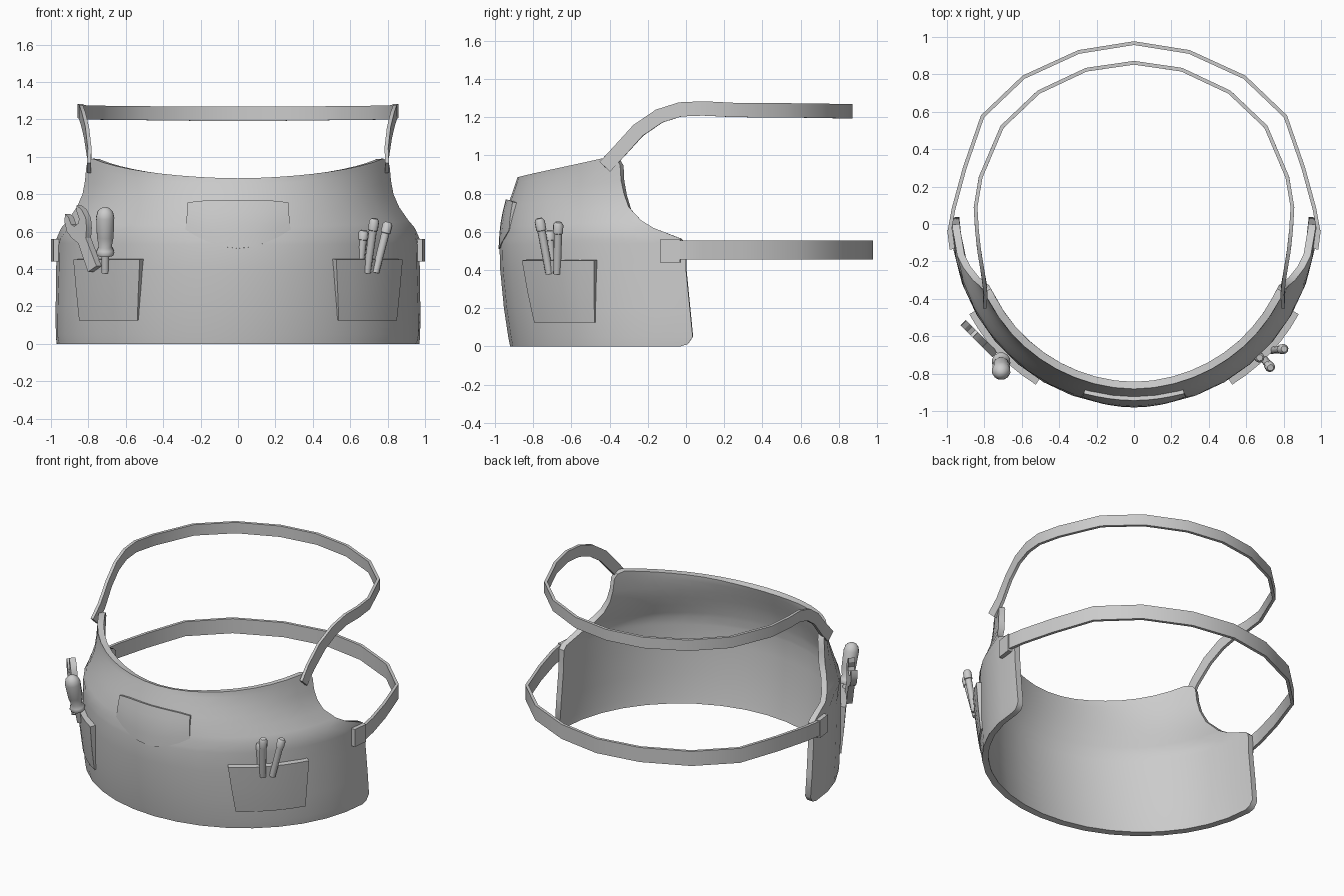
import bpy, bmesh
from math import sin, cos, acos, pi, radians
from mathutils import Vector

if "Cube" in bpy.data.objects:
    bpy.data.objects.remove(bpy.data.objects["Cube"])

# height, half width, front depth of the apron's outer surface
PROFILE = [(0, .97, .92), (.05, .975, .93), (.25, .975, .96), (.5, .97, .98), (.6, .97, .967),
           (.66, .94, .955), (.73, .91, .935), (.8, .89, .91), (.89, .885, .88), (1.0, .88, .87)]


def radii(z):
    for (z0, a0, b0), (z1, a1, b1) in zip(PROFILE, PROFILE[1:]):
        if z <= z1:
            t = (z - z0) / (z1 - z0)
            return a0 + (a1 - a0) * t, b0 + (b1 - b0) * t
    return PROFILE[-1][1:]


def surf(a, z, off=0.0):
    rx, ry = radii(z)
    return Vector(((rx + off) * sin(a), -(ry + off) * cos(a), z))


def finish(name, bm, angle=40, solid=0):
    me = bpy.data.meshes.new(name)
    bm.to_mesh(me)
    bm.free()
    ob = bpy.data.objects.new(name, me)
    bpy.context.collection.objects.link(ob)
    bpy.ops.object.select_all(action='DESELECT')
    ob.select_set(True)
    bpy.context.view_layer.objects.active = ob
    if solid:
        m = ob.modifiers.new("thickness", 'SOLIDIFY')
        m.thickness, m.offset = solid, -1
        bpy.ops.object.modifier_apply(modifier=m.name)
    bpy.ops.object.shade_smooth_by_angle(angle=radians(angle))
    return ob


def sheet(name, rows, solid):
    bm = bmesh.new()
    vs = [[bm.verts.new(p) for p in r] for r in rows]
    for lo, hi in zip(vs, vs[1:]):
        for i in range(len(lo) - 1):
            bm.faces.new((lo[i], lo[i + 1], hi[i + 1], hi[i]))
    return finish(name, bm, 40, solid)


def ribbon(name, pts, width, thick):
    pts = [Vector(p) for p in pts]
    bm = bmesh.new()
    rings = []
    for i, p in enumerate(pts):
        t = (pts[min(i + 1, len(pts) - 1)] - pts[max(i - 1, 0)]).normalized()
        n = t.cross(Vector((0, 0, 1))).normalized()
        w = n.cross(t)
        rings.append([bm.verts.new(p + n * thick / 2 * sx + w * width / 2 * sy)
                      for sx, sy in ((1, -1), (1, 1), (-1, 1), (-1, -1))])
    for r0, r1 in zip(rings, rings[1:]):
        for k in range(4):
            bm.faces.new((r0[k], r0[(k + 1) % 4], r1[(k + 1) % 4], r1[k]))
    bm.faces.new(rings[0])
    bm.faces.new(rings[-1])
    bmesh.ops.recalc_face_normals(bm, faces=bm.faces)
    return finish(name, bm, 30)


def lathe(name, base, top, prof, seg=10):
    # prof: (fraction along axis, radius)
    base, top = Vector(base), Vector(top)
    ax = top - base
    u = ax.orthogonal().normalized()
    v = ax.normalized().cross(u)
    bm = bmesh.new()
    rings = [[bm.verts.new(base + ax * f + (u * cos(2 * pi * k / seg) + v * sin(2 * pi * k / seg)) * r)
              for k in range(seg)] for f, r in prof]
    for r0, r1 in zip(rings, rings[1:]):
        for k in range(seg):
            bm.faces.new((r0[k], r0[(k + 1) % seg], r1[(k + 1) % seg], r1[k]))
    bm.faces.new(rings[0])
    bm.faces.new(rings[-1])
    bmesh.ops.recalc_face_normals(bm, faces=bm.faces)
    return finish(name, bm, 45)


# apron body: each row has its edge height and the edge's y position
edge = [(0, -.03), (.012, .01), (.05, .035), (.2, .02), (.4, .0), (.54, -.003), (.565, -.03),
        (.62, -.17), (.66, -.235), (.73, -.3), (.80, -.325), (.87, -.34), (.95, -.345), (.98, -.365), (.99, -.41)]
N = 18
rows = []
for z, y in edge:
    amax = acos(-y / radii(z)[1])
    zc = z if z <= .5 else .5 + (z - .5) * .385 / .49
    rows.append([surf(amax * s, zc + (z - zc) * abs(s) ** 1.8)
                 for s in (2 * i / N - 1 for i in range(N + 1))])
sheet("apron_body", rows, .04)

# chest pocket with a rounded bottom
rows = []
for v in (0, .25, .5, .75, 1):
    row = []
    for i in range(9):
        s = i / 4 - 1
        zb = .51 + .10 * abs(s) ** 1.8
        z = zb + (.768 - .012 * abs(s) ** 4 - zb) * v
        row.append(surf(s * .295, z, .002 + .02 * v))
    rows.append(row)
sheet("chest_pocket", rows, .03)

# side pockets, open out slightly at the top
for side, label in ((-1, "left"), (1, "right")):
    rows = []
    for v in (0, .15, .5, .85, 1):
        rows.append([surf(side * radians(46.5) + (i / 3 - 1) * radians(13.3 + 1.6 * v),
                          .125 + .325 * v, .008 + .024 * v) for i in range(7)])
    sheet(label + "_pocket", rows, .045)


def mirrored(half):
    return half + [(-x, y, z) for x, y, z in half[-2::-1]]


# neck strap
ribbon("neck_strap", mirrored([
    (.797, -.425, .94), (.795, -.35, 1.02), (.81, -.25, 1.13), (.828, -.14, 1.205), (.84, -.03, 1.24),
    (.847, .09, 1.245), (.82, .25, 1.237), (.705, .52, 1.235), (.51, .705, 1.233),
    (.255, .825, 1.23), (0, .862, 1.23)]), .075, .02)

# waist strap and its end tabs
ribbon("waist_strap", mirrored([
    (.978, -.12, .505), (.985, -.03, .505), (.965, .08, .505), (.905, .30, .505), (.81, .575, .505),
    (.59, .785, .505), (.295, .92, .505), (0, .967, .505)]), .1, .02)
for side, label in ((-1, "left"), (1, "right")):
    ribbon(label + "_strap_tab", [(side * .972, -.135, .5), (side * .985, -.03, .5)], .12, .028)

# pens
pen = [(0, .02), (.78, .022), (.79, .027), (.95, .027), (1, .017)]
for i, (b, t) in enumerate([((.65, -.695, .38), (.672, -.715, .605)),
                            ((.69, -.715, .38), (.73, -.768, .67)),
                            ((.735, -.675, .38), (.803, -.668, .65))]):
    lathe("pen_%d" % (i + 1), b, t, pen)

# screwdriver: shaft, collar and rounded handle
lathe("screwdriver", (-.71, -.705, .38), (-.71, -.80, .73),
      [(0, .02), (.26, .02), (.27, .045), (.31, .05), (.35, .045), (.40, .036), (.55, .046),
       (.85, .05), (.93, .042), (.98, .025), (1, .008)], 12)

# open-ended wrench: half outline along its axis, then mirrored with a jaw notch
half = [(.036, 0), (.032, .17), (.062, .215), (.08, .265), (.072, .32), (.05, .355),
        (.034, .33), (.034, .285), (.018, .265)]
outline = half + [(-x, y) for x, y in reversed(half)]
U, W = Vector((-.707, .707, 0)), Vector((0, 0, 1))
nrm = Vector((-.707, -.707, 0))
tilt = radians(27)
bm = bmesh.new()
f = bm.faces.new([bm.verts.new(Vector((-.755, -.665, .40)) - nrm * .005
                 + U * (x * cos(tilt) + y * sin(tilt)) + W * (-x * sin(tilt) + y * cos(tilt)))
                 for x, y in outline])
ext = bmesh.ops.extrude_face_region(bm, geom=[f])
bmesh.ops.translate(bm, vec=nrm * .04, verts=[g for g in ext["geom"] if isinstance(g, bmesh.types.BMVert)])
bmesh.ops.recalc_face_normals(bm, faces=bm.faces)
finish("wrench", bm, 30)
